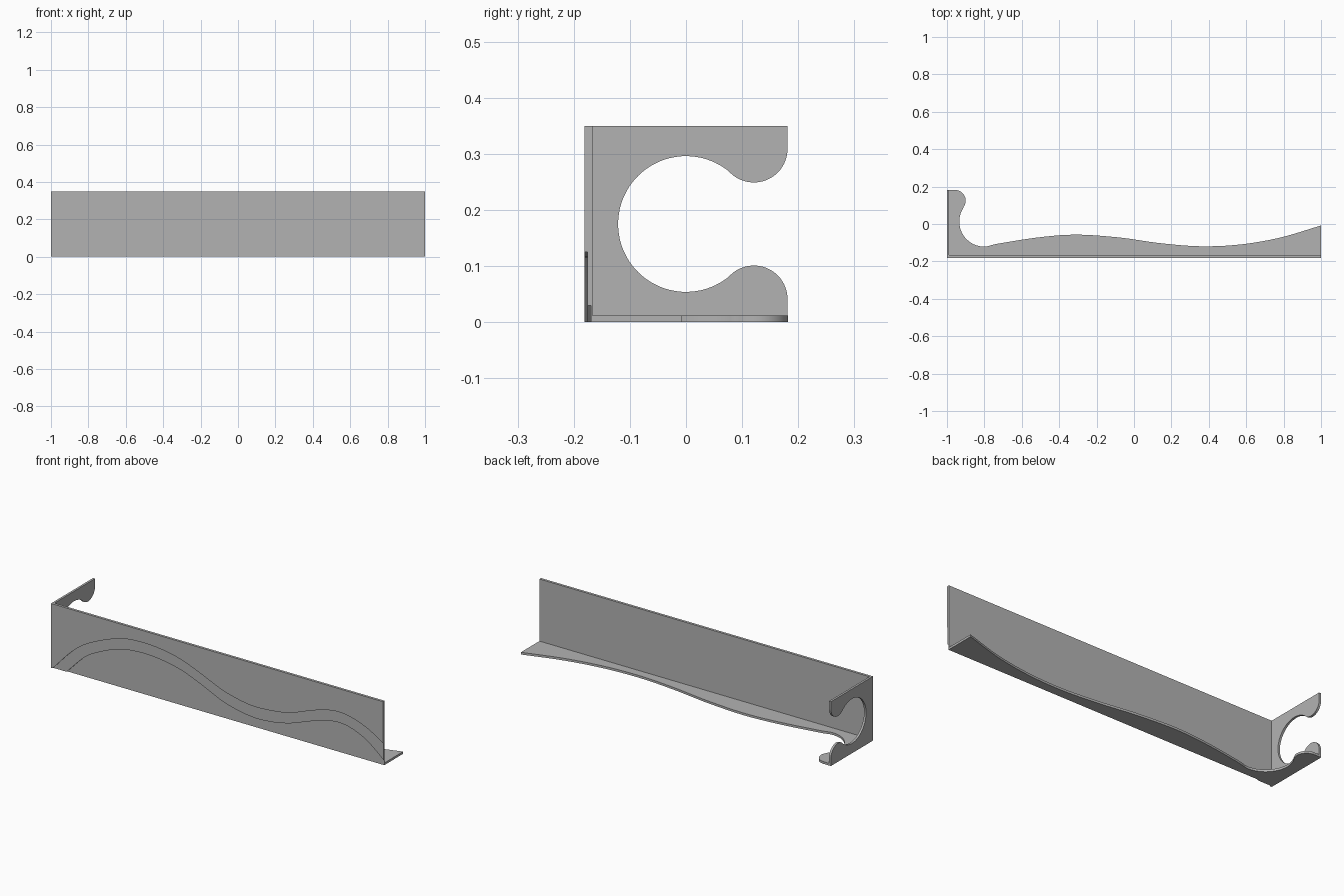
import bpy, bmesh
from math import cos, sin, radians
from mathutils import Vector

if "Cube" in bpy.data.objects:
    bpy.data.objects.remove(bpy.data.objects["Cube"], do_unlink=True)

T = 0.012                      # plate thickness
FRONT, BACK, H = -0.181, 0.181, 0.35
INNER = FRONT + T + 0.002      # back face of the front panel

grey = bpy.data.materials.new("plain grey")
grey.use_nodes = True
grey.diffuse_color = (0.45, 0.45, 0.45, 1)
grey.node_tree.nodes["Principled BSDF"].inputs["Base Color"].default_value = grey.diffuse_color


def arc(cx, cy, r, a0, a1, n=24):
    angles = [radians(a0 + (a1 - a0) * i / n) for i in range(n + 1)]
    return [(cx + r * cos(a), cy + r * sin(a)) for a in angles]


def spline(points, n=8):
    """Smooth curve through the points (Catmull-Rom)."""
    p = [Vector(q) for q in points]
    p = [2 * p[0] - p[1]] + p + [2 * p[-1] - p[-2]]
    out = []
    for a, b, c, d in zip(p, p[1:], p[2:], p[3:]):
        for i in range(n):
            t = i / n
            out.append(0.5 * (2 * b + (c - a) * t + (2 * a - 5 * b + 4 * c - d) * t**2
                              + (3 * b - a - 3 * c + d) * t**3))
    return [tuple(v) for v in out] + [tuple(points[-1])]


def plate(name, outline, normal, low, high):
    """Extrude a flat outline along the x, y or z axis."""
    place = {"x": lambda u, v: (low, u, v),
             "y": lambda u, v: (u, low, v),
             "z": lambda u, v: (u, v, low)}[normal]
    bm = bmesh.new()
    face = bm.faces.new([bm.verts.new(place(*q)) for q in outline])
    top = bmesh.ops.extrude_face_region(bm, geom=[face])["geom"]
    move = Vector([(high - low) * (normal == axis) for axis in "xyz"])
    bmesh.ops.translate(bm, verts=[g for g in top if isinstance(g, bmesh.types.BMVert)], vec=move)
    bmesh.ops.recalc_face_normals(bm, faces=bm.faces)
    mesh = bpy.data.meshes.new(name)
    bm.to_mesh(mesh)
    bm.free()
    mesh.materials.append(grey)
    obj = bpy.data.objects.new(name, mesh)
    bpy.context.collection.objects.link(obj)
    return obj


def cut(obj, cutter):
    bpy.context.view_layer.objects.active = obj
    mod = obj.modifiers.new("recess", "BOOLEAN")
    mod.operation, mod.solver, mod.object = "DIFFERENCE", "EXACT", cutter
    bpy.ops.object.modifier_apply(modifier=mod.name)
    bpy.data.objects.remove(cutter, do_unlink=True)


# Front panel with two stepped wavy recesses
front = plate("front_panel", [(-1, 0), (1, 0), (1, H), (-1, H)], "y", FRONT, INNER)
upper_wave = [(-0.99, 0), (-0.87, 0.125), (-0.76, 0.2), (-0.59, 0.268), (-0.465, 0.284),
              (-0.345, 0.279), (-0.225, 0.256), (-0.105, 0.212), (0.045, 0.15), (0.195, 0.118),
              (0.315, 0.12), (0.435, 0.138), (0.555, 0.181), (0.66, 0.214), (0.766, 0.221),
              (0.886, 0.188), (1, 0.125), (1.05, 0.09)]
lower_wave = [(-0.91, 0), (-0.8, 0.109), (-0.706, 0.163), (-0.59, 0.208), (-0.465, 0.224),
              (-0.345, 0.218), (-0.225, 0.195), (-0.105, 0.15), (0.045, 0.085), (0.195, 0.054),
              (0.315, 0.056), (0.435, 0.079), (0.555, 0.122), (0.66, 0.154), (0.766, 0.16),
              (0.886, 0.117), (1, 0.03), (1.05, -0.02)]
for wave, depth in ((upper_wave, 0.0055), (lower_wave, 0.0115)):
    x0 = wave[0][0]
    outline = [(x0 - 0.05, -0.06)] + spline(wave) + [(1.05, -0.06)]
    cut(front, plate("recess_cutter", outline, "y", FRONT - 0.05, FRONT + depth))

# Side plate: round opening flanked by two rounded lips
mid = H / 2
lip_top = arc(0.121, mid + 0.134, 0.06, 0, -132)
hole = arc(0, mid, 0.121, 48, 312, 64)
lip_low = [(y, H - z) for y, z in reversed(lip_top)]
side = [(INNER, T), (INNER, H), (BACK, H)] + lip_top + hole[1:-1] + lip_low + [(BACK, T)]
plate("side_plate", side, "x", -1, -1 + T)

# Bottom plate: hooked lip, round notch and long wavy back edge
knob = arc(-0.957, 0.125, 0.057, 90, -36)
notch = arc(-0.8, 0.013, 0.134, 144, 275, 40)
edge = spline([notch[-1], (-0.72, -0.104), (-0.505, -0.071), (-0.307, -0.057), (-0.08, -0.072),
               (0.136, -0.102), (0.35, -0.119), (0.564, -0.11), (0.78, -0.073), (1, -0.008)])
bottom = [(-1, INNER), (-1, BACK + 0.001)] + knob + notch[1:] + edge[1:] + [(1, INNER)]
plate("bottom_plate", bottom, "z", 0, T)

# Smooth the curved edges, keep the plate corners crisp
for name in ("front_panel", "side_plate", "bottom_plate"):
    bpy.ops.object.select_all(action="DESELECT")
    obj = bpy.data.objects[name]
    obj.select_set(True)
    bpy.context.view_layer.objects.active = obj
    bpy.ops.object.shade_smooth_by_angle(angle=radians(30))
